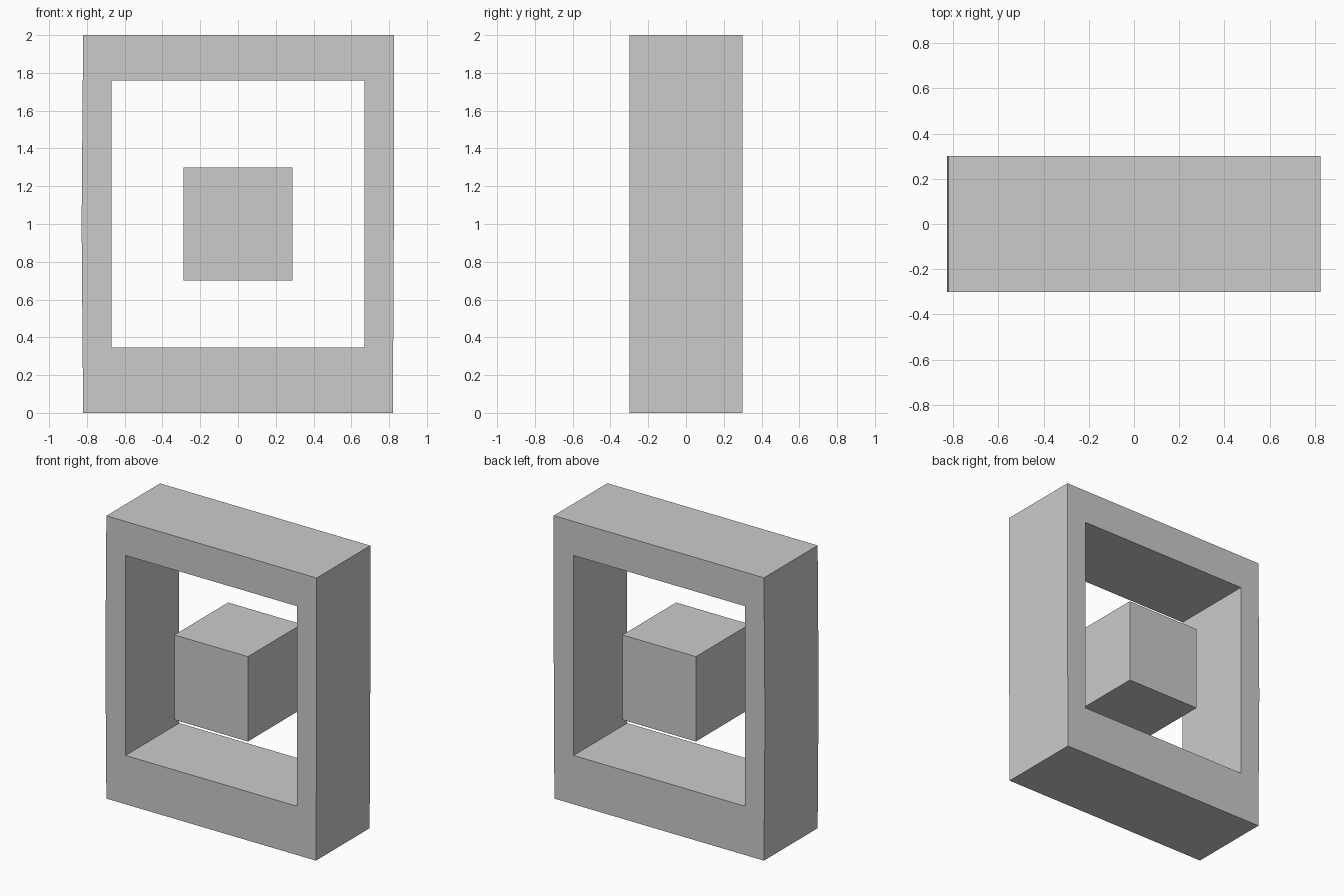
import bpy
import bmesh

# Remove the default cube
cube = bpy.data.objects.get("Cube")
if cube:
    bpy.data.objects.remove(cube, do_unlink=True)

DEPTH = 0.6

# Single grey for every part
grey = bpy.data.materials.new("light_grey")
grey.use_nodes = True
colour = (0.6, 0.6, 0.6, 1)
grey.diffuse_color = colour
grey.node_tree.nodes["Principled BSDF"].inputs["Base Color"].default_value = colour


def add_object(name, bm):
    bmesh.ops.recalc_face_normals(bm, faces=bm.faces)
    mesh = bpy.data.meshes.new(name)
    bm.to_mesh(mesh)
    bm.free()
    mesh.materials.append(grey)
    obj = bpy.data.objects.new(name, mesh)
    bpy.context.collection.objects.link(obj)
    return obj


def extrude_ring(name, outer, inner):
    """Bridge two matching x-z loops into a closed frame of even depth."""
    bm = bmesh.new()
    rings = [[bm.verts.new((x, y, z)) for x, z in loop]
             for loop, y in ((outer, -DEPTH / 2), (inner, -DEPTH / 2),
                             (inner, DEPTH / 2), (outer, DEPTH / 2))]
    count = len(outer)
    for r in range(4):
        a, b = rings[r], rings[(r + 1) % 4]
        for i in range(count):
            j = (i + 1) % count
            bm.faces.new((a[i], a[j], b[j], b[i]))
    return add_object(name, bm)


# Rectangular frame with very slightly bent sides
outer = [(-0.82, 0), (0.82, 0), (0.825, 1), (0.825, 2), (-0.82, 2), (-0.828, 1)]
inner = [(-0.67, 0.345), (0.67, 0.345), (0.67, 1), (0.67, 1.76), (-0.67, 1.76), (-0.67, 1)]
extrude_ring("frame", outer, inner)

# Floating block in the middle of the opening
bm = bmesh.new()
bmesh.ops.create_cube(bm, size=1)
bmesh.ops.scale(bm, verts=bm.verts, vec=(0.575, DEPTH, 0.6))
block = add_object("centre_block", bm)
block.location = (0, 0, 1.0)
